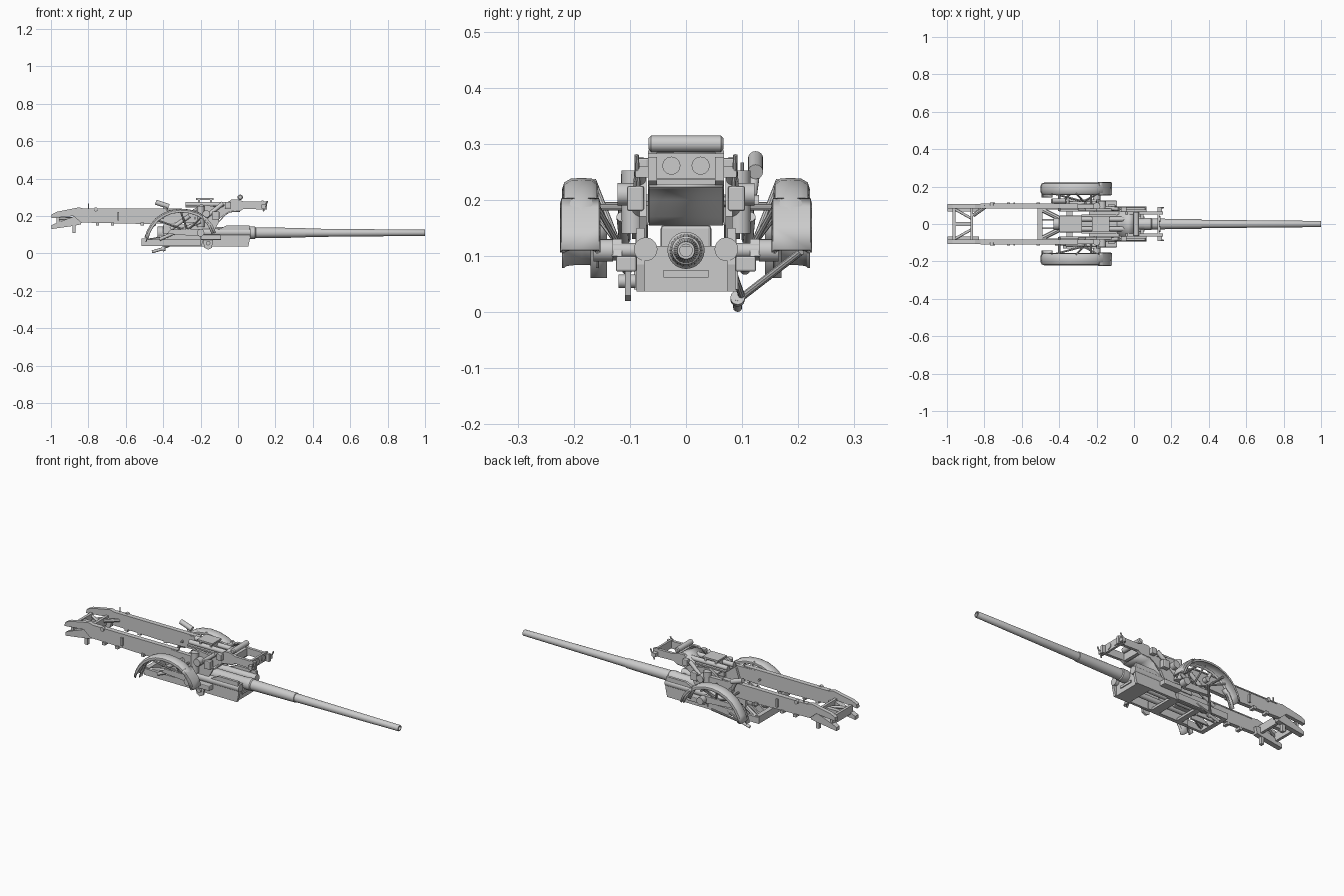
import bpy, bmesh, math
from mathutils import Vector


def finish(name, bm, smooth=False, bevel=0):
    bmesh.ops.recalc_face_normals(bm, faces=bm.faces)
    me = bpy.data.meshes.new(name)
    bm.to_mesh(me)
    bm.free()
    ob = bpy.data.objects.new(name, me)
    bpy.context.collection.objects.link(ob)
    if smooth:
        bpy.ops.object.select_all(action='DESELECT')
        ob.select_set(True)
        bpy.context.view_layer.objects.active = ob
        bpy.ops.object.shade_smooth_by_angle(angle=math.radians(35))
    if bevel:
        m = ob.modifiers.new("bevel", 'BEVEL')
        m.width, m.segments = bevel, 2
    return ob


def box(name, x0, x1, y0, y1, z0, z1, bevel=0):
    bm = bmesh.new()
    bmesh.ops.create_cube(bm, size=1)
    for v in bm.verts:
        v.co = ((x0 + x1) / 2 + v.co.x * (x1 - x0), (y0 + y1) / 2 + v.co.y * (y1 - y0),
                (z0 + z1) / 2 + v.co.z * (z1 - z0))
    return finish(name, bm, bevel=bevel)


def prism(name, pts, y0, y1):
    """Side profile (x, z) extruded across y."""
    bm = bmesh.new()
    f = bm.faces.new([bm.verts.new((x, y0, z)) for x, z in pts])
    r = bmesh.ops.extrude_face_region(bm, geom=[f])
    for v in r['geom']:
        if isinstance(v, bmesh.types.BMVert):
            v.co.y = y1
    # the extrude drops the source face, so close that side again if needed
    edges = [e for e in bm.edges if e.is_boundary]
    if edges:
        bmesh.ops.holes_fill(bm, edges=edges, sides=0)
    return finish(name, bm)


def rod(name, a, b, r, seg=16):
    a, b = Vector(a), Vector(b)
    bm = bmesh.new()
    bmesh.ops.create_cone(bm, cap_ends=True, segments=seg, radius1=r, radius2=r, depth=(b - a).length)
    q = (b - a).to_track_quat('Z', 'Y')
    for v in bm.verts:
        v.co = q @ v.co + (a + b) / 2
    return finish(name, bm, True)


def lathe_x(name, prof, z, seg=32):
    """(x, radius) profile turned around an axis along x."""
    bm = bmesh.new()
    rings = [[bm.verts.new((x, r * math.cos(2 * math.pi * i / seg), z + r * math.sin(2 * math.pi * i / seg)))
              for i in range(seg)] for x, r in prof]
    for p, q in zip(rings, rings[1:]):
        for i in range(seg):
            bm.faces.new((p[i], p[(i + 1) % seg], q[(i + 1) % seg], q[i]))
    return finish(name, bm, True)


def sheet(name, path, section, thick):
    """Sweep a section (y, drop) along an (x, z) path and give it thickness."""
    bm = bmesh.new()
    rows = []
    for i, p in enumerate(path):
        a, b = path[max(i - 1, 0)], path[min(i + 1, len(path) - 1)]
        t = Vector((b[0] - a[0], b[1] - a[1])).normalized()
        rows.append([bm.verts.new((p[0] + t.y * d, y, p[1] - t.x * d)) for y, d in section])
    for p, q in zip(rows, rows[1:]):
        for i in range(len(section) - 1):
            bm.faces.new((p[i], p[i + 1], q[i + 1], q[i]))
    ob = finish(name, bm, True)
    ob.modifiers.new("thickness", 'SOLIDIFY').thickness = thick
    return ob


# Barrel with hollow muzzle, collar and breech
lathe_x("barrel", [(-0.3, 0.03), (0.05, 0.03), (0.06, 0.033), (0.09, 0.033), (0.095, 0.029), (0.36, 0.0255),
                   (0.362, 0.0225), (0.5, 0.021), (0.998, 0.0165), (1, 0.0155), (1, 0.011), (0.7, 0.011)], 0.11)
box("breech_block", -0.40, -0.26, -0.045, 0.045, 0.065, 0.155, 0.006)
rod("breech_cap", (-0.43, 0, 0.11), (-0.40, 0, 0.11), 0.033, 24)

# Cradle: open floor frames, front wall and rear frame
for x0, x1 in ((-0.36, -0.33), (-0.22, -0.17), (-0.04, 0.04)):
    box("cradle_floor", x0, x1, -0.076, 0.076, 0.037, 0.05)
box("cradle_front_wall", 0.035, 0.05, -0.078, 0.078, 0.037, 0.118)
box("cradle_front_lip", 0.045, 0.055, -0.04, 0.04, 0.062, 0.075)
box("frame_rear_bar", -0.515, -0.49, -0.085, 0.085, 0.04, 0.08)
for y in (-0.03, 0.03):
    rod("recoil_cylinder_low", (-0.36, y, 0.066), (0.045, y, 0.066), 0.014)

# Upper gooseneck head
neck = [(-0.2, 0.165), (-0.13, 0.16), (-0.1, 0.175), (-0.075, 0.205), (-0.045, 0.225), (0.01, 0.228)]
sheet("gooseneck_underside", neck, [(-0.066, 0), (0.066, 0)], 0.006)
box("head_front_plate", 0.125, 0.137, -0.068, 0.068, 0.238, 0.283)
box("head_mid_bar", 0.0, 0.02, -0.06, 0.06, 0.235, 0.275)
box("saddle_top", -0.24, -0.1, -0.066, 0.066, 0.228, 0.238)
sheet("gooseneck_top", [(-0.11, 0.238), (-0.08, 0.25), (-0.05, 0.278), (-0.03, 0.285), (0.0, 0.282)],
      [(-0.066, 0), (0.066, 0)], 0.005)
bottle = rod("air_bottle", (0.012, -0.067, 0.3), (0.012, 0.067, 0.3), 0.0145, 20)
bottle.modifiers.new("bevel", 'BEVEL').width = 0.005
for y in (-0.026, 0.026):
    rod("head_port", (0.137, y, 0.261), (0.141, y, 0.261), 0.016, 24)
    rod("recuperator", (-0.28, y, 0.262), (-0.05, y, 0.262), 0.013)
box("recuperator_shelf", -0.28, -0.09, -0.05, 0.05, 0.246, 0.254)
box("recuperator_cover", -0.225, -0.13, -0.04, 0.04, 0.286, 0.295)
for x in (-0.215, -0.15):
    box("cover_post", x, x + 0.012, -0.035, 0.035, 0.25, 0.288)

# Paired parts
trail = [(-0.998, 0.188), (-0.996, 0.208), (-0.97, 0.222), (-0.85, 0.246), (-0.82, 0.238), (-0.45, 0.235),
         (-0.2, 0.228), (-0.19, 0.165), (-0.49, 0.157), (-0.84, 0.165), (-0.88, 0.2)]
spade = [(-0.998, 0.13), (-0.998, 0.15), (-0.97, 0.163), (-0.87, 0.2), (-0.83, 0.19), (-0.84, 0.155), (-0.88, 0.147)]
front_side = [(-0.2, 0.037), (0.055, 0.037), (0.066, 0.085), (0.06, 0.15), (-0.06, 0.15), (-0.12, 0.12), (-0.18, 0.09)]
head_side = [(-0.2, 0.165), (-0.13, 0.16), (-0.075, 0.205), (-0.045, 0.225), (0.01, 0.226), (0.03, 0.238), (0.155, 0.234),
             (0.155, 0.276), (0.03, 0.277), (0.0, 0.288), (-0.035, 0.288), (-0.08, 0.25), (-0.12, 0.24), (-0.2, 0.24)]
fender = [(-0.5, 0.085), (-0.488, 0.12), (-0.468, 0.155), (-0.44, 0.188), (-0.405, 0.213), (-0.36, 0.232), (-0.31, 0.239),
          (-0.26, 0.235), (-0.21, 0.22), (-0.17, 0.194), (-0.14, 0.155), (-0.122, 0.112)]
fsec = [(0.156, 0.02), (0.159, 0.008), (0.168, 0.001), (0.186, 0), (0.205, 0.001), (0.217, 0.008), (0.221, 0.02)]
for s in (1, -1):
    def Y(a, b):
        return sorted((s * a, s * b))
    # Trail beam, flange, spade end and fittings
    prism("trail_beam", trail, *Y(0.084, 0.106))
    box("trail_flange", -0.82, -0.3, *Y(0.082, 0.109), 0.234, 0.24)
    prism("trail_spade", spade, *Y(0.068, 0.096))
    box("spade_foot", -0.885, -0.868, *Y(0.07, 0.09), 0.11, 0.16)
    box("trail_bracket", -0.645, -0.635, *Y(0.104, 0.116), 0.175, 0.22)
    for x in (-0.76, -0.68, -0.52):
        box("trail_foot", x, x + 0.018, *Y(0.085, 0.116), 0.15, 0.165)
    rod("trail_pin", (-0.76, s * 0.1, 0.235), (-0.76, s * 0.116, 0.235), 0.011)
    rod("trail_hinge", (-0.2, s * 0.095, 0.14), (-0.2, s * 0.095, 0.252), 0.02)
    rod("rear_stay", (-0.96, s * 0.08, 0.185), (-0.87, s * 0.03, 0.185), 0.007)
    # Cradle sides and rear frame
    prism("cradle_front_side", front_side, *Y(0.074, 0.088))
    box("cradle_side", -0.4, -0.15, *Y(0.068, 0.078), 0.037, 0.11)
    box("cradle_rail", -0.515, -0.2, *Y(0.078, 0.093), 0.04, 0.075)
    prism("frame_gusset", [(-0.49, 0.045), (-0.38, 0.045), (-0.38, 0.1), (-0.42, 0.1)], *Y(0.018, 0.028))
    rod("frame_diagonal", (-0.49, s * 0.075, 0.065), (-0.38, s * 0.02, 0.08), 0.013, 8)
    rod("side_cylinder", (-0.2, s * 0.072, 0.112), (0.068, s * 0.072, 0.112), 0.021, 24)
    box("side_chest", -0.2, -0.09, *Y(0.088, 0.125), 0.072, 0.1, 0.004)
    # Head sides, saddle and elevation gear
    prism("head_side", head_side, *Y(0.052, 0.068))
    prism("saddle_side", [(-0.3, 0.1), (-0.14, 0.1), (-0.1, 0.17), (-0.12, 0.25), (-0.2, 0.262), (-0.26, 0.22)], *Y(0.07, 0.083))
    box("head_clamp", 0.125, 0.15, *Y(0.068, 0.09), 0.24, 0.26)
    rod("clamp_handle", (0.135, s * 0.085, 0.225), (0.158, s * 0.088, 0.28), 0.004, 8)
    rod("elevation_cylinder", (-0.22, s * 0.088, 0.155), (-0.08, s * 0.08, 0.268), 0.011)
    rod("trunnion", (-0.17, s * 0.075, 0.21), (-0.17, s * 0.122, 0.21), 0.02, 24)
    box("trunnion_bracket", -0.14, -0.1, *Y(0.075, 0.105), 0.18, 0.225, 0.004)
    box("neck_lug", -0.07, -0.04, *Y(0.066, 0.092), 0.24, 0.275, 0.004)
    # Fender with side panel at the front, inner mud flap and running gear
    sheet("fender", fender, [(s * y, d) for y, d in fsec], 0.004)
    sheet("fender_front_panel", [(-0.185, 0.203), (-0.165, 0.187), (-0.136, 0.152), (-0.118, 0.111)],
          [(s * 0.152, 0.012), (s * 0.155, 0), (s * 0.222, 0), (s * 0.2245, 0.012)], 0.003)
    sheet("inner_mud_flap", [(-0.44, 0.156), (-0.465, 0.135), (-0.482, 0.1), (-0.495, 0.062)],
          [(s * 0.141, 0), (s * 0.17, 0)], 0.005)
    rod("hub", (-0.2, s * 0.13, 0.11), (-0.2, s * 0.165, 0.11), 0.02, 20)
    rod("axle", (-0.2, s * 0.06, 0.11), (-0.2, s * 0.14, 0.11), 0.013)
    prism("suspension_arm", [(-0.38, 0.105), (-0.36, 0.128), (-0.2, 0.13), (-0.18, 0.1), (-0.22, 0.092)], *Y(0.114, 0.132))
    for x, z in ((-0.4, 0.19), (-0.23, 0.187)):
        rod("fender_arm", (x, s * 0.07, z), (x, s * 0.196, z), 0.006, 10)
    for x, z in ((-0.44, 0.18), (-0.31, 0.235), (-0.19, 0.2)):
        rod("fender_stay", (x, s * 0.165, z), (-0.27, s * 0.12, 0.12), 0.005, 8)
    rod("arm_strut", (-0.36, s * 0.11, 0.13), (-0.26, s * 0.11, 0.2), 0.011)
    rod("torsion_strut", (-0.42, s * 0.105, 0.075), (-0.2, s * 0.115, 0.17), 0.009)

# Cross members tying the trail ends
box("trail_end_bar", -0.97, -0.955, -0.09, 0.09, 0.155, 0.2)
box("trail_rear_bar", -0.875, -0.86, -0.09, 0.09, 0.165, 0.21)
box("tow_tongue", -0.96, -0.87, -0.012, 0.012, 0.175, 0.195)
rod("trail_brace", (-0.86, 0.045, 0.195), (-0.79, 0.095, 0.2), 0.01, 8)
rod("trail_stake", (-0.8, 0.1, 0.2), (-0.8, 0.1, 0.267), 0.003, 8)

# Sight on its bent stalk
rod("sight_stalk", (-0.36, 0.115, 0.19), (-0.4, 0.125, 0.262), 0.009)
rod("sight_head", (-0.44, 0.124, 0.274), (-0.37, 0.124, 0.25), 0.0135, 16)
rod("sight_base", (-0.36, 0.09, 0.195), (-0.36, 0.13, 0.195), 0.014)

# Lowered tie bar with socket end, and hanging foot
rod("tie_bar", (-0.3, 0.205, 0.108), (-0.4, 0.1, 0.027), 0.0065, 10)
rod("tie_bar_link", (-0.4, 0.1, 0.027), (-0.3, 0.085, 0.07), 0.006, 10)
rod("tie_bar_tip", (-0.39, 0.092, 0.028), (-0.46, 0.092, 0.008), 0.008, 12)
rod("tie_bar_collar", (-0.39, 0.092, 0.026), (-0.405, 0.092, 0.022), 0.013, 12)
prism("hanging_foot", [(-0.18, 0.03), (-0.16, 0.02), (-0.14, 0.03), (-0.13, 0.09), (-0.19, 0.09)], -0.109, -0.098)
rod("foot_crank", (-0.16, -0.12, 0.055), (-0.16, -0.09, 0.055), 0.012)
